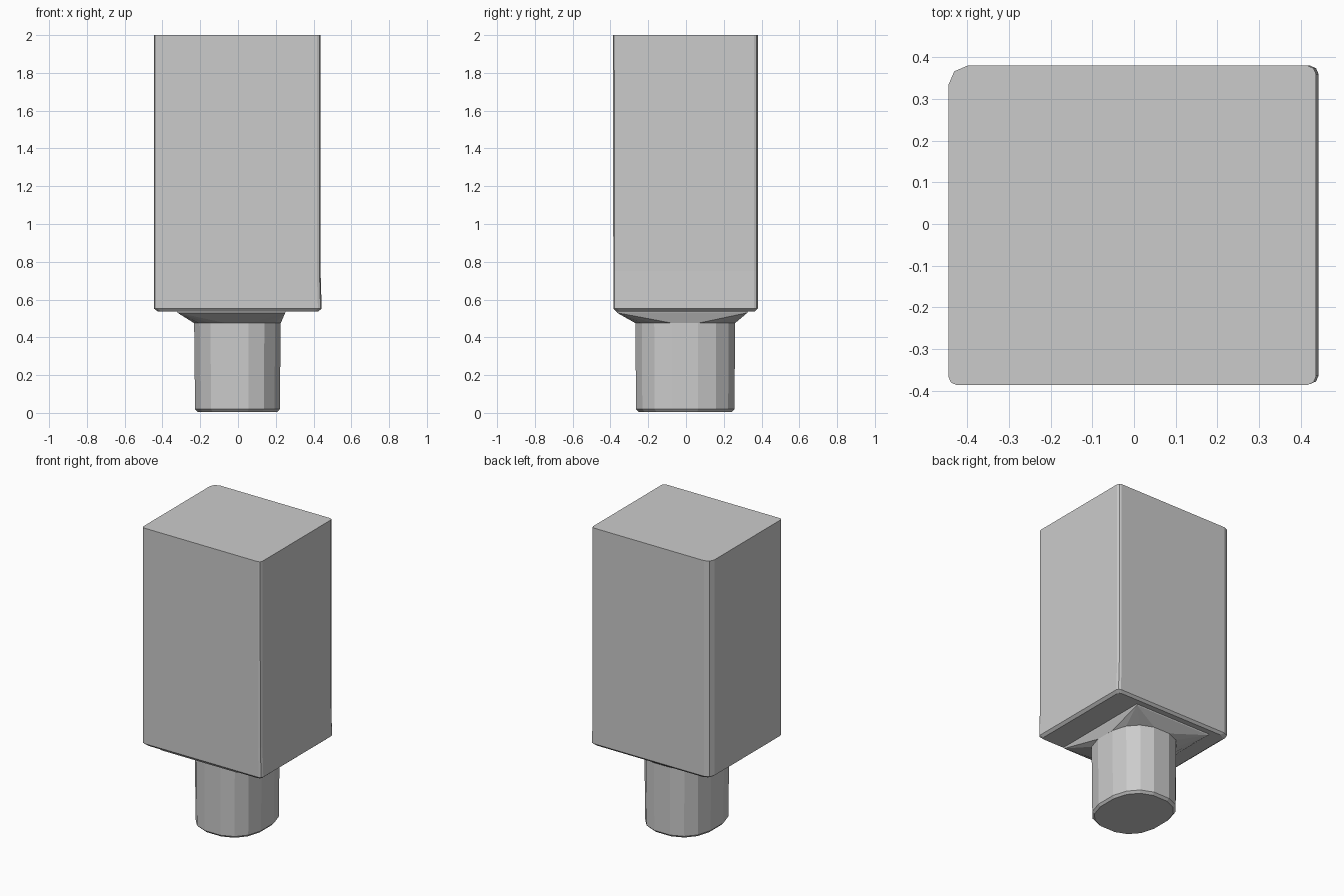
import bpy, bmesh
from math import cos, sin, pi, copysign

if "Cube" in bpy.data.objects:
    bpy.data.objects.remove(bpy.data.objects["Cube"])


def finish(name, bm):
    bmesh.ops.recalc_face_normals(bm, faces=bm.faces)
    mesh = bpy.data.meshes.new(name)
    bm.to_mesh(mesh)
    bm.free()
    obj = bpy.data.objects.new(name, mesh)
    bpy.context.collection.objects.link(obj)
    return obj


def loft(name, rings):
    """Skin a stack of equal-length rings of points and cap both ends."""
    bm = bmesh.new()
    loops = [[bm.verts.new(p) for p in ring] for ring in rings]
    n = len(loops[0])
    for a, b in zip(loops, loops[1:]):
        for i in range(n):
            j = (i + 1) % n
            bm.faces.new((a[i], a[j], b[j], b[i]))
    bm.faces.new(loops[0][::-1])
    bm.faces.new(loops[-1])
    return finish(name, bm)


def oval(rx, ry, z, sides=16, power=2.4):
    """Slightly squared oval with flat facets."""
    pts = []
    for i in range(sides):
        t = 2 * pi * (i + 0.5) / sides
        c, s = cos(t), sin(t)
        pts.append((-0.003 + rx * copysign(abs(c) ** (2 / power), c),
                    -0.004 + ry * copysign(abs(s) ** (2 / power), s), z))
    return pts


def block_ring(x0, x1, y0, y1, z):
    """Rectangle with clipped corners; the back left one is clipped most."""
    pts = []
    for x, y, sx, sy, r in ((x1, y0, -1, 1, 0.02), (x1, y1, -1, -1, 0.02),
                            (x0, y1, 1, -1, 0.045), (x0, y0, 1, 1, 0.018)):
        corner = [(x + sx * r, y, z),
                  (x + sx * r * 0.3, y + sy * r * 0.3, z),
                  (x, y + sy * r, z)]
        pts += corner if sx * sy < 0 else corner[::-1]
    return pts


# Large rectangular body with a softened lower edge
loft("body_block", [
    block_ring(-0.425, 0.425, -0.37, 0.365, 0.537),
    block_ring(-0.445, 0.443, -0.384, 0.38, 0.552),
    block_ring(-0.445, 0.437, -0.385, 0.38, 0.75),
    block_ring(-0.445, 0.437, -0.386, 0.38, 2.0),
])

# Faceted peg with a small chamfer at the foot
loft("peg", [
    oval(0.215, 0.25, 0.005),
    oval(0.228, 0.265, 0.02),
    oval(0.233, 0.268, 0.49),
])

# Flared collar: rectangle under the body blending into the peg
bm = bmesh.new()
for p in oval(0.233, 0.268, 0.475):
    bm.verts.new(p)
for z, grow in ((0.53, 0.0), (0.545, 0.005)):
    for x in (-0.32 - grow, 0.25 + grow):
        for y in (-0.365 - grow, 0.325 + grow):
            bm.verts.new((x, y, z))
bmesh.ops.convex_hull(bm, input=bm.verts)
finish("collar", bm)
